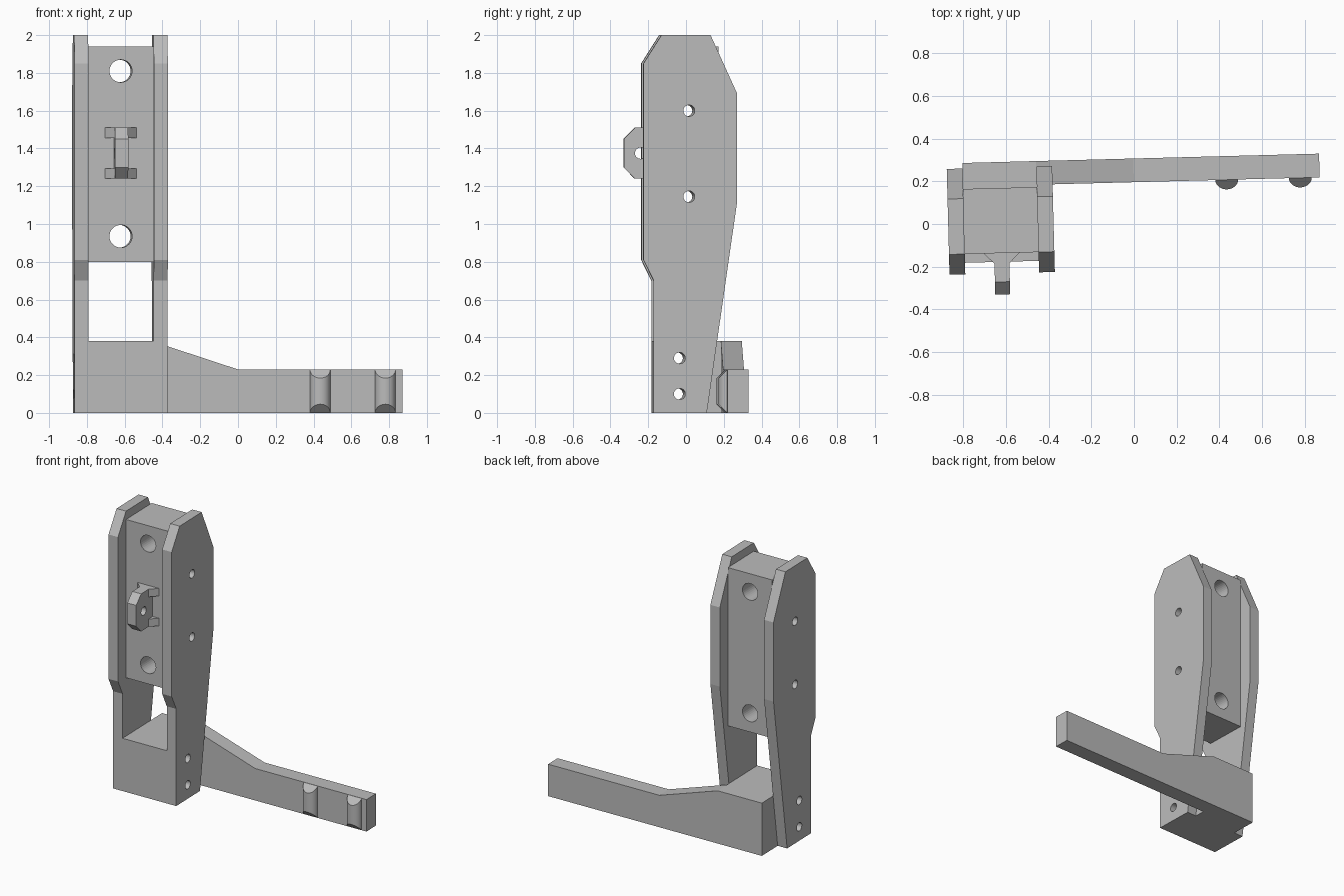
import bpy, bmesh, math
from mathutils import Matrix

cube = bpy.data.objects.get("Cube")
if cube:
    bpy.data.objects.remove(cube, do_unlink=True)

TILT = Matrix.Rotation(math.radians(1.5), 4, 'Z')  # the whole bracket sits slightly turned
MID_X = -0.624                                     # centre line of the upright

grey = bpy.data.materials.new("plain_grey")
grey.use_nodes = True
COLOUR = (0.5, 0.5, 0.5, 1)
grey.diffuse_color = COLOUR
grey.node_tree.nodes["Principled BSDF"].inputs["Base Color"].default_value = COLOUR


def finish(name, bm):
    bmesh.ops.recalc_face_normals(bm, faces=bm.faces)
    mesh = bpy.data.meshes.new(name)
    bm.to_mesh(mesh)
    bm.free()
    mesh.materials.append(grey)
    obj = bpy.data.objects.new(name, mesh)
    obj.matrix_world = TILT
    bpy.context.collection.objects.link(obj)
    return obj


def prism(name, profile, axis, low, high):
    """Extrude a 2D profile along the given axis."""
    def place(p, d):
        return {'X': (d, p[0], p[1]), 'Y': (p[0], d, p[1]), 'Z': (p[0], p[1], d)}[axis]
    bm = bmesh.new()
    ends = [[bm.verts.new(place(p, d)) for p in profile] for d in (low, high)]
    for ring in ends:
        bm.faces.new(ring)
    for i in range(len(profile)):
        j = (i + 1) % len(profile)
        bm.faces.new((ends[0][i], ends[0][j], ends[1][j], ends[1][i]))
    return finish(name, bm)


def rect(a0, a1, b0, b1):
    return [(a0, b0), (a1, b0), (a1, b1), (a0, b1)]


def circle(a, b, r, n=32):
    return [(a + r * math.cos(2 * math.pi * i / n), b + r * math.sin(2 * math.pi * i / n))
            for i in range(n)]


def drill(obj, cutters):
    for c in cutters:
        c.hide_render = True
        c.hide_set(True)
        mod = obj.modifiers.new("hole", 'BOOLEAN')
        mod.operation = 'DIFFERENCE'
        mod.solver = 'EXACT'
        mod.object = c


# Hole cutters
cross_holes = [prism("cross_hole_cutter", circle(y, z, 0.03), 'X', -1, -0.2)
               for y, z in ((0.026, 1.6), (0.026, 1.145), (-0.024, 0.29), (-0.024, 0.1))]
bolt_holes = [prism("bolt_hole_cutter", circle(MID_X, z, 0.06), 'Y', -0.4, 0.4)
              for z in (0.935, 1.81)]

# Side plates
plate = [(-0.161, 0), (-0.161, 0.7), (-0.215, 0.81), (-0.215, 1.85), (-0.12, 2),
         (0.14, 2), (0.281, 1.69), (0.281, 1.12), (0.12, 0)]
for name, x in (("right_plate", -0.871), ("left_plate", -0.451)):
    drill(prism(name, plate, 'X', x, x + 0.074), cross_holes)

# Upper block between the plates
drill(prism("upper_block", rect(-0.12, 0.185, 0.8, 1.94), 'X', -0.797, -0.451),
      cross_holes[:2] + bolt_holes)

# Base block between the plates
drill(prism("base_block", rect(-0.161, 0.196, 0, 0.38), 'X', -0.797, -0.451), cross_holes[2:])

# Long side arm
arm = [(-0.797, 0), (0.876, 0), (0.876, 0.23), (0.005, 0.23), (-0.451, 0.38), (-0.797, 0.38)]
prism("side_arm", arm, 'Y', 0.196, 0.307)

# Rounded ribs with sloped ends on the arm front
for x in (0.44, 0.785):
    bm = bmesh.new()
    rows = []
    for i in range(17):
        a = math.pi * i / 16
        depth = 0.046 * math.sin(a)
        px, py = x + 0.054 * math.cos(a), 0.197 - depth
        rows.append([bm.verts.new((px, py, z)) for z in (depth, 0.23 - depth)])
    for r, s in zip(rows, rows[1:]):
        bm.faces.new((r[0], s[0], s[1], r[1]))
    bm.faces.new([r[0] for r in rows])
    bm.faces.new([r[1] for r in rows])
    bm.faces.new((rows[0][0], rows[0][1], rows[-1][1], rows[-1][0]))
    rib = finish("arm_rib", bm)
    for f in rib.data.polygons:
        f.use_smooth = len(f.vertices) == 4 and abs(f.normal.y) < 0.999
    rib.data.set_sharp_from_angle(angle=math.radians(30))

# Front lug with a pin hole
lug = [(-0.119, 1.24), (-0.255, 1.24), (-0.314, 1.3), (-0.314, 1.45), (-0.255, 1.51), (-0.119, 1.51)]
pin = prism("pin_hole_cutter", circle(-0.225, 1.375, 0.03), 'X', -0.8, -0.4)
drill(prism("front_lug", lug, 'X', MID_X - 0.035, MID_X + 0.035), [pin])

# Gussets bracing the lug
for side in (-1, 1):
    gusset = [(MID_X + side * a, y) for a, y in ((0.034, -0.119), (0.085, -0.119), (0.034, -0.17))]
    for z in (1.24, 1.455):
        prism("lug_gusset", gusset, 'Z', z, z + 0.055)
